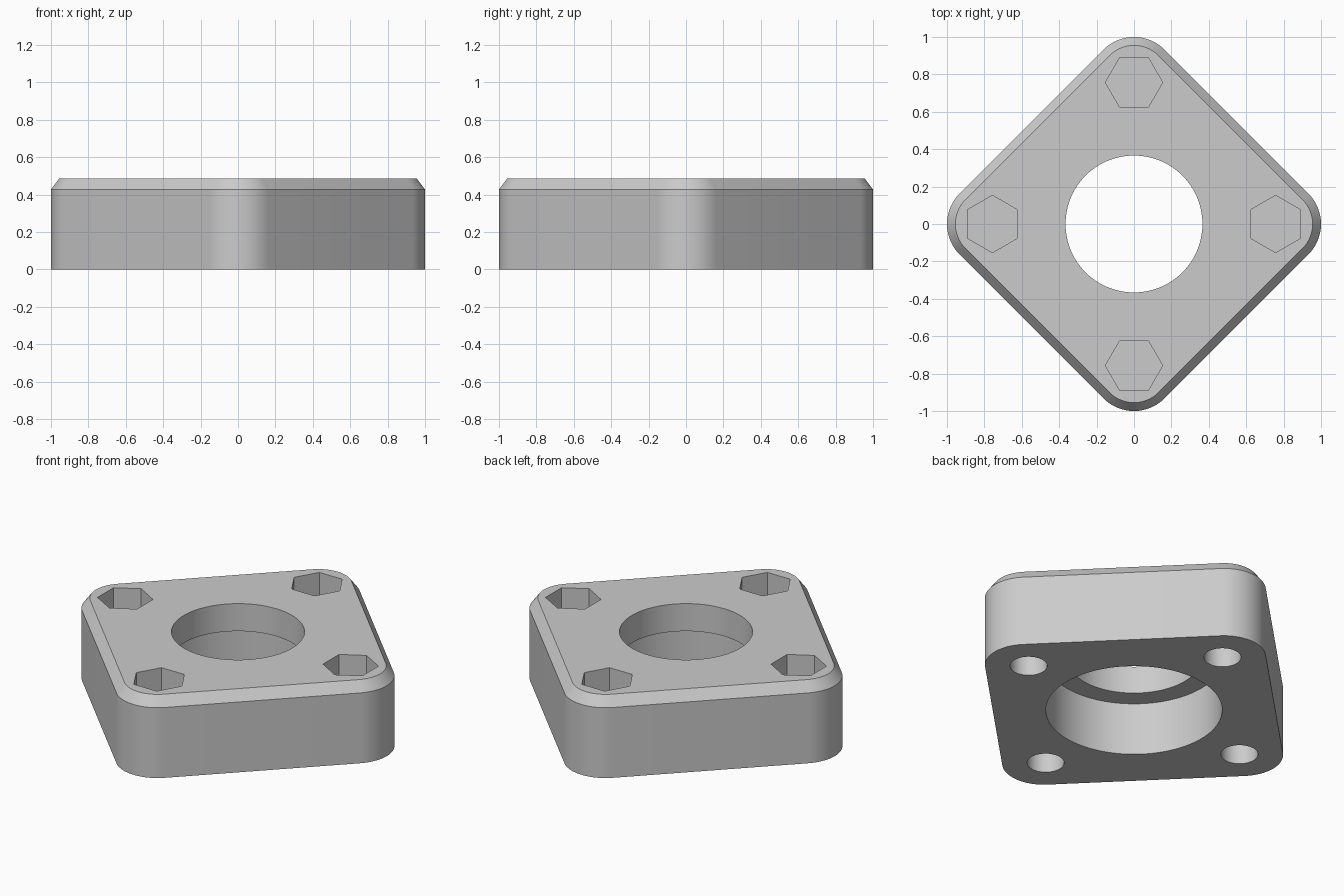
import bpy, bmesh
from math import pi, sin, cos, radians, sqrt

cube = bpy.data.objects.get("Cube")
if cube:
    bpy.data.objects.remove(cube, do_unlink=True)

HEIGHT = 0.487
CHAMFER_Z = 0.427
CORNER_R = 0.23
CORNER_C = 1 - CORNER_R      # distance of each corner centre from the middle
BOLT_D = 0.757               # distance of each bolt from the middle

grey = bpy.data.materials.new("light grey")
grey.use_nodes = True
colour = (0.6, 0.6, 0.6, 1)
grey.diffuse_color = colour
grey.node_tree.nodes["Principled BSDF"].inputs["Base Color"].default_value = colour


def circle(radius, sides, x=0, y=0, turn=0):
    return [(x + radius * cos(turn + 2 * pi * i / sides),
             y + radius * sin(turn + 2 * pi * i / sides)) for i in range(sides)]


def rounded_diamond(radius, steps=16):
    points = []
    for k in range(4):
        axis = k * pi / 2
        for i in range(steps + 1):
            a = axis - pi / 4 + pi / 2 * i / steps
            points.append((CORNER_C * cos(axis) + radius * cos(a),
                           CORNER_C * sin(axis) + radius * sin(a)))
    return points


def loft(name, layers):
    """Closed solid through (outline, height) layers."""
    bm = bmesh.new()
    rings = [[bm.verts.new((x, y, z)) for x, y in outline] for outline, z in layers]
    n = len(rings[0])
    for low, high in zip(rings, rings[1:]):
        for i in range(n):
            j = (i + 1) % n
            bm.faces.new((low[i], low[j], high[j], high[i]))
    bm.faces.new(rings[0][::-1])
    bm.faces.new(rings[-1])
    bmesh.ops.recalc_face_normals(bm, faces=bm.faces)
    mesh = bpy.data.meshes.new(name)
    bm.to_mesh(mesh)
    bm.free()
    mesh.materials.append(grey)
    obj = bpy.data.objects.new(name, mesh)
    bpy.context.collection.objects.link(obj)
    return obj


# Block with rounded corners and a chamfered top edge
outline = rounded_diamond(CORNER_R)
block = loft("mounting_block", [(outline, 0), (outline, CHAMFER_Z),
                                (rounded_diamond(CORNER_R - 0.045), HEIGHT)])

# Central bore with a wider recess underneath
cutters = [
    loft("recess_cutter", [(circle(0.485, 96), -0.1), (circle(0.485, 96), 0.32)]),
    loft("bore_cutter", [(circle(0.366, 96), 0.2), (circle(0.366, 96), 0.6)]),
]

# Nut pockets above and bolt holes below, parted by a thin web
for k in range(4):
    a = k * pi / 2
    x, y = BOLT_D * cos(a), BOLT_D * sin(a)
    nut = circle(0.153, 6, x, y, a + pi / 2)
    hole = circle(0.102, 48, x, y)
    cutters.append(loft("nut_cutter", [(nut, 0.25), (nut, 0.6)]))
    cutters.append(loft("bolt_cutter", [(hole, -0.1), (hole, 0.235)]))

bpy.ops.object.select_all(action='DESELECT')
block.select_set(True)
bpy.context.view_layer.objects.active = block
for cutter in cutters:
    cutter.hide_render = True
    mod = block.modifiers.new("cut", 'BOOLEAN')
    mod.operation = 'DIFFERENCE'
    mod.solver = 'EXACT'
    mod.object = cutter
    bpy.ops.object.modifier_apply(modifier=mod.name)
for cutter in cutters:
    bpy.data.objects.remove(cutter, do_unlink=True)

bpy.ops.object.shade_smooth_by_angle(angle=radians(30))
